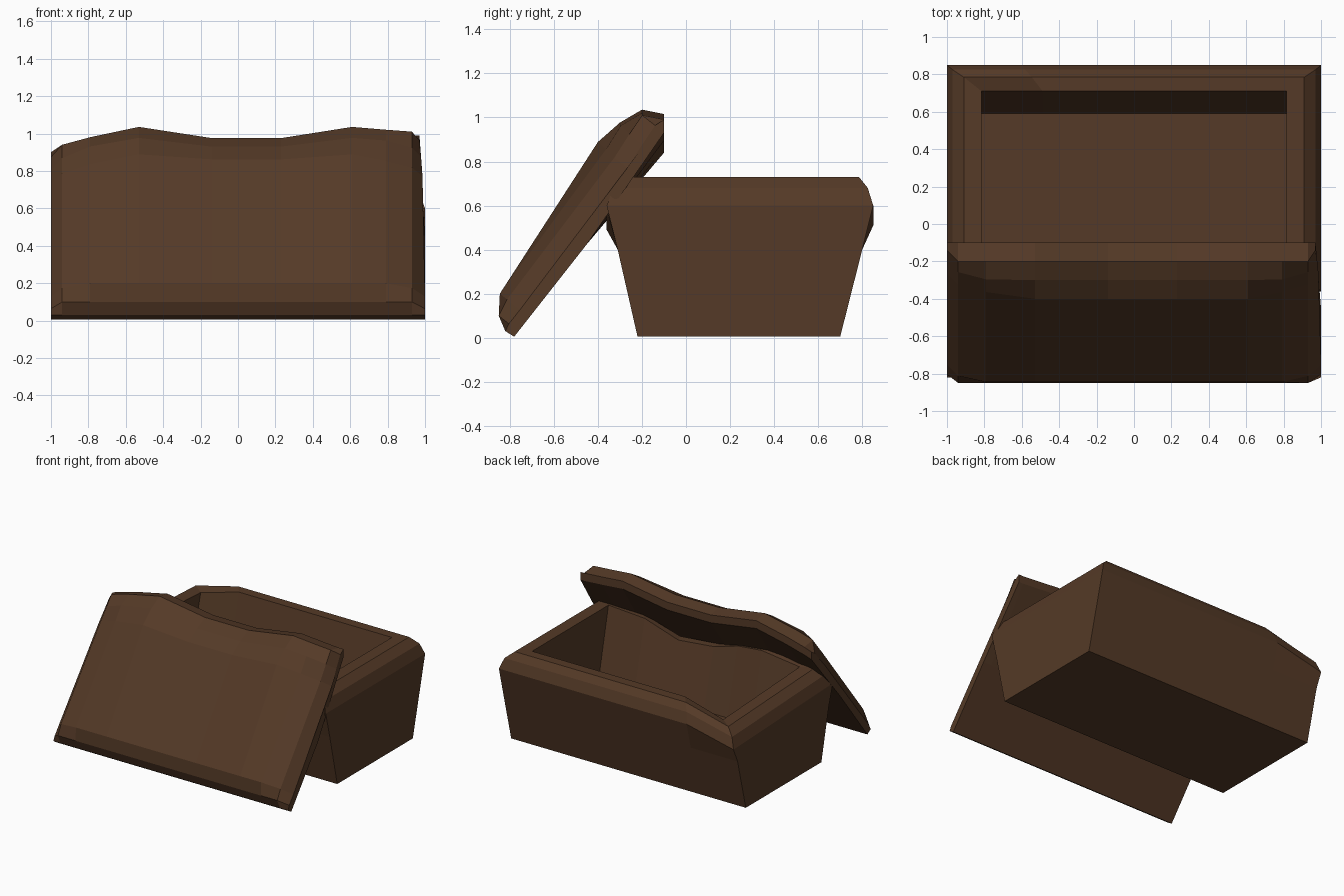
import bpy, bmesh

if "Cube" in bpy.data.objects:
    bpy.data.objects.remove(bpy.data.objects["Cube"])

wood = bpy.data.materials.new("dark_wood")
wood.diffuse_color = (0.09, 0.042, 0.02, 1)
wood.use_nodes = True
wood.node_tree.nodes["Principled BSDF"].inputs["Base Color"].default_value = wood.diffuse_color


def lerp_table(table, x):
    """Piecewise-linear lookup in a list of (x, value) pairs."""
    for (xa, va), (xb, vb) in zip(table, table[1:]):
        if x <= xb:
            return va + (vb - va) * (x - xa) / (xb - xa)
    return table[-1][1]


def loft(name, rings):
    """Skin closed rings of equal length and cap both ends."""
    bm = bmesh.new()
    loops = [[bm.verts.new(p) for p in ring] for ring in rings]
    for a, b in zip(loops, loops[1:]):
        for i in range(len(a)):
            j = (i + 1) % len(a)
            bm.faces.new((a[i], a[j], b[j], b[i]))
    bm.faces.new(loops[0])
    bm.faces.new(loops[-1])
    bmesh.ops.recalc_face_normals(bm, faces=bm.faces)
    mesh = bpy.data.meshes.new(name)
    bm.to_mesh(mesh)
    bm.free()
    mesh.materials.append(wood)
    obj = bpy.data.objects.new(name, mesh)
    bpy.context.collection.objects.link(obj)
    return obj


# Open box: outer wall, rounded worn rim, then inner wall and floor
columns = [-1, -0.6, -0.35, -0.1, 0.27, 0.62, 1]
front_wear = [(-1, -0.04), (-0.6, 0), (-0.35, -0.02), (-0.1, -0.08), (0.27, -0.11), (0.62, -0.02), (1, 0)]
back_wear = [(-1, -0.09), (-0.6, 0), (1, 0)]
# half width, front y, back y, z, share of rim wear
levels = [
    (1.00, -0.22, 0.70, 0.005, 0),
    (1.00, -0.31, 0.80, 0.40, 0),
    (1.00, -0.36, 0.85, 0.60, 1),
    (0.97, -0.33, 0.825, 0.68, 1),
    (0.91, -0.28, 0.785, 0.73, 1),
    (0.815, -0.22, 0.71, 0.73, 1),
    (0.815, -0.10, 0.59, 0.20, 0),
]
rings = []
for hx, y0, y1, z, wear in levels:
    front = [(f * hx, y0, z + wear * lerp_table(front_wear, f)) for f in columns]
    back = [(f * hx, y1, z + wear * lerp_table(back_wear, f)) for f in reversed(columns)]
    rings.append(front + back)
loft("chest_box", rings)

# Leaning lid: side profile swept along x, bevelled at the ends, wavy upper edge
profile = [(-0.78, 0.005), (-0.45, 0.425), (-0.10, 0.87), (-0.10, 0.93), (-0.20, 0.95),
           (-0.30, 0.91), (-0.40, 0.85), (-0.845, 0.20), (-0.85, 0.10), (-0.82, 0.03)]
# x, greatest thickness, wave height of upper edge
stations = [(-1, 0.055, -0.03), (-0.94, 0.13, -0.01), (-0.79, 0.18, 0.03), (-0.53, 0.23, 0.085),
            (-0.14, 0.23, 0.025), (0.23, 0.23, 0.025), (0.61, 0.23, 0.085), (0.79, 0.18, 0.07),
            (0.93, 0.13, 0.06), (1, 0.055, 0.06)]
cu, su = 0.62, 0.785
rings = []
for x, limit, wave in stations:
    ring = []
    for y, z in profile:
        dy, dz = y + 0.78, z - 0.005
        u, n = dy * cu + dz * su, min(dz * cu - dy * su, limit)
        w = min(max((u - 0.75) / 0.33, 0), 1)
        px = x - 0.03 * w if x == 1 else x
        ring.append((px, min(-0.78 + u * cu - n * su, -0.095), max(0.005 + u * su + n * cu + wave * w, 0)))
    rings.append(ring)
loft("chest_lid", rings)
